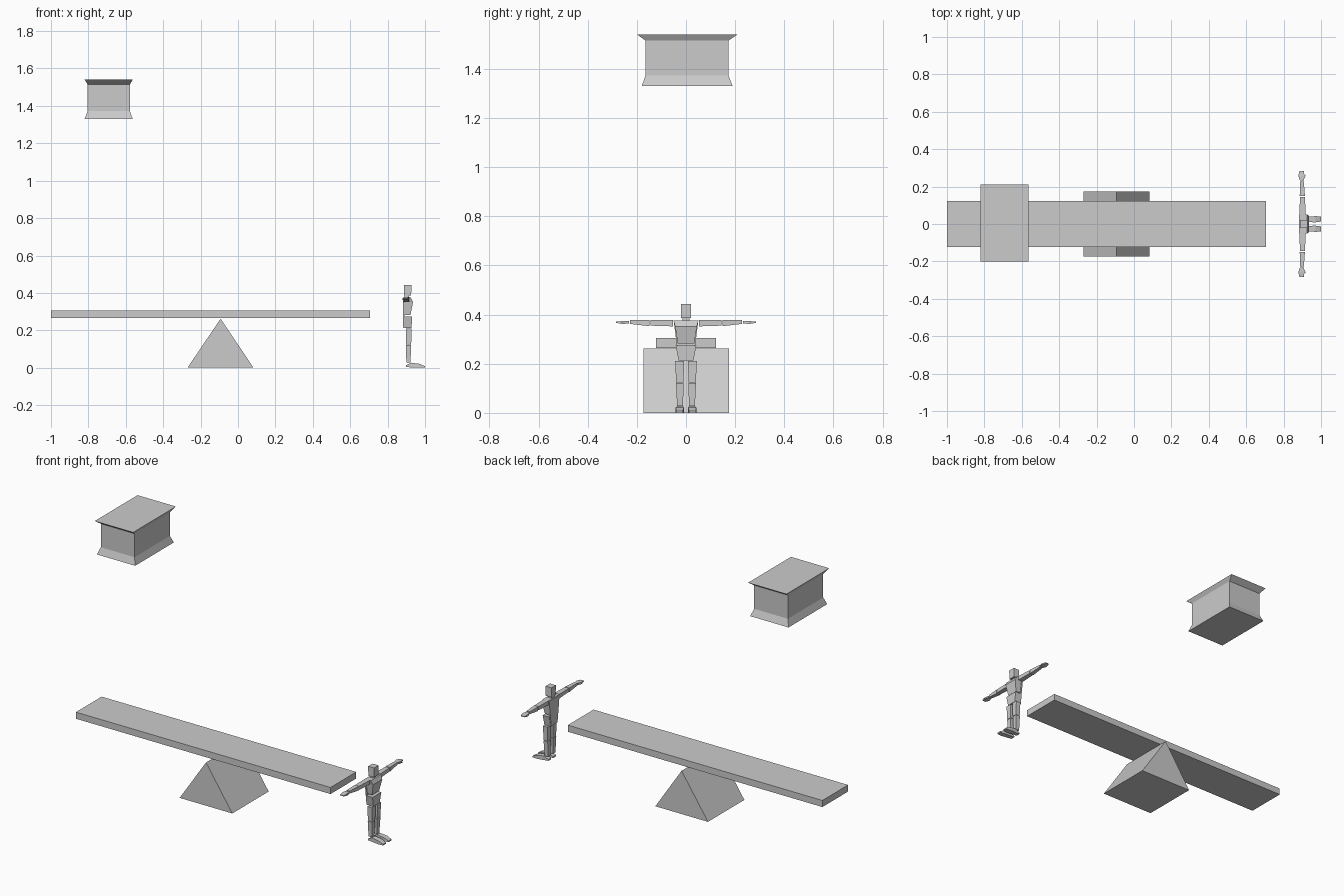
import bpy, bmesh


def loft(name, axis, rings):
    """Stack of rectangles along an axis: each ring is (pos, a0, a1, b0, b1).
    axis z: a=x, b=y.  axis y: a=x, b=z.  axis x: a=y, b=z."""
    bm = bmesh.new()
    loops = []
    for p, a0, a1, b0, b1 in rings:
        loop = []
        for a, b in ((a0, b0), (a1, b0), (a1, b1), (a0, b1)):
            co = {'z': (a, b, p), 'y': (a, p, b), 'x': (p, a, b)}[axis]
            loop.append(bm.verts.new(co))
        loops.append(loop)
    for lo, hi in zip(loops, loops[1:]):
        for i in range(4):
            j = (i + 1) % 4
            bm.faces.new((lo[i], lo[j], hi[j], hi[i]))
    bm.faces.new(loops[0])
    bm.faces.new(loops[-1])
    bmesh.ops.recalc_face_normals(bm, faces=bm.faces)
    me = bpy.data.meshes.new(name)
    bm.to_mesh(me)
    bm.free()
    ob = bpy.data.objects.new(name, me)
    bpy.context.collection.objects.link(ob)
    return ob


def prism(name, profile, y0, y1):
    """Extrude an xz profile along y."""
    bm = bmesh.new()
    f = bm.faces.new([bm.verts.new((x, y0, z)) for x, z in profile])
    r = bmesh.ops.extrude_face_region(bm, geom=[f])
    vs = [v for v in r['geom'] if isinstance(v, bmesh.types.BMVert)]
    bmesh.ops.translate(bm, verts=vs, vec=(0, y1 - y0, 0))
    bmesh.ops.recalc_face_normals(bm, faces=bm.faces)
    me = bpy.data.meshes.new(name)
    bm.to_mesh(me)
    bm.free()
    ob = bpy.data.objects.new(name, me)
    bpy.context.collection.objects.link(ob)
    return ob


def sided(name, axis, rings):
    """Limb part on both sides of the figure, mirrored in y."""
    for s, side in ((1, "left"), (-1, "right")):
        if axis == 'y':
            rr = [(s * p, a0, a1, b0, b1) for p, a0, a1, b0, b1 in rings]
        elif axis == 'z':
            rr = [(p, a0, a1, s * b0, s * b1) for p, a0, a1, b0, b1 in rings]
        else:
            rr = [(p, s * a0, s * a1, b0, b1) for p, a0, a1, b0, b1 in rings]
        loft(side + "_" + name, axis, rr)


# seesaw
loft("plank", 'x', [(-1.0, -0.123, 0.123, 0.265, 0.305), (0.706, -0.123, 0.123, 0.265, 0.305)])
prism("fulcrum", [(-0.27, 0), (0.083, 0), (-0.093, 0.262)], -0.173, 0.175)

# falling weight: flared foot, straight body, overhanging lid
loft("weight", 'z', [
    (1.33, -0.82, -0.563, -0.18, 0.19),
    (1.372, -0.804, -0.578, -0.165, 0.173),
    (1.515, -0.804, -0.578, -0.165, 0.173),
    (1.54, -0.82, -0.563, -0.2, 0.21)])

# figure: head and trunk
loft("head", 'z', [(0.386, 0.888, 0.926, -0.021, 0.021), (0.443, 0.887, 0.927, -0.021, 0.021)])
loft("neck", 'z', [(0.365, 0.89, 0.915, -0.014, 0.014), (0.386, 0.89, 0.915, -0.014, 0.014)])
loft("chest", 'z', [
    (0.283, 0.89, 0.922, -0.034, 0.034),
    (0.352, 0.886, 0.936, -0.044, 0.044),
    (0.376, 0.886, 0.924, -0.051, 0.051)])
loft("back", 'z', [(0.215, 0.882, 0.892, -0.03, 0.03), (0.374, 0.882, 0.89, -0.05, 0.05)])
loft("pelvis", 'z', [(0.213, 0.886, 0.928, -0.03, 0.03), (0.274, 0.886, 0.931, -0.042, 0.042)])

# figure: legs and feet
sided("thigh", 'z', [(0.124, 0.899, 0.926, 0.010, 0.040), (0.211, 0.897, 0.928, 0.008, 0.044)])
sided("shin", 'z', [(0.028, 0.900, 0.922, 0.012, 0.036), (0.121, 0.898, 0.926, 0.010, 0.041)])
sided("foot", 'x', [
    (0.897, 0.010, 0.037, 0.004, 0.012),
    (0.925, 0.010, 0.038, 0.002, 0.027),
    (0.97, 0.009, 0.042, 0.0, 0.021),
    (1.0, 0.013, 0.040, 0.0, 0.008)])

# figure: arms and hands
sided("upper_arm", 'y', [(0.052, 0.885, 0.918, 0.352, 0.377), (0.145, 0.887, 0.914, 0.355, 0.377)])
sided("forearm", 'y', [(0.149, 0.886, 0.914, 0.353, 0.378), (0.228, 0.888, 0.908, 0.362, 0.377)])
sided("hand", 'y', [
    (0.232, 0.887, 0.908, 0.364, 0.374),
    (0.256, 0.879, 0.912, 0.362, 0.374),
    (0.284, 0.884, 0.908, 0.366, 0.371)])
sided("thumb", 'y', [(0.244, 0.904, 0.912, 0.363, 0.371), (0.262, 0.912, 0.918, 0.364, 0.369)])
